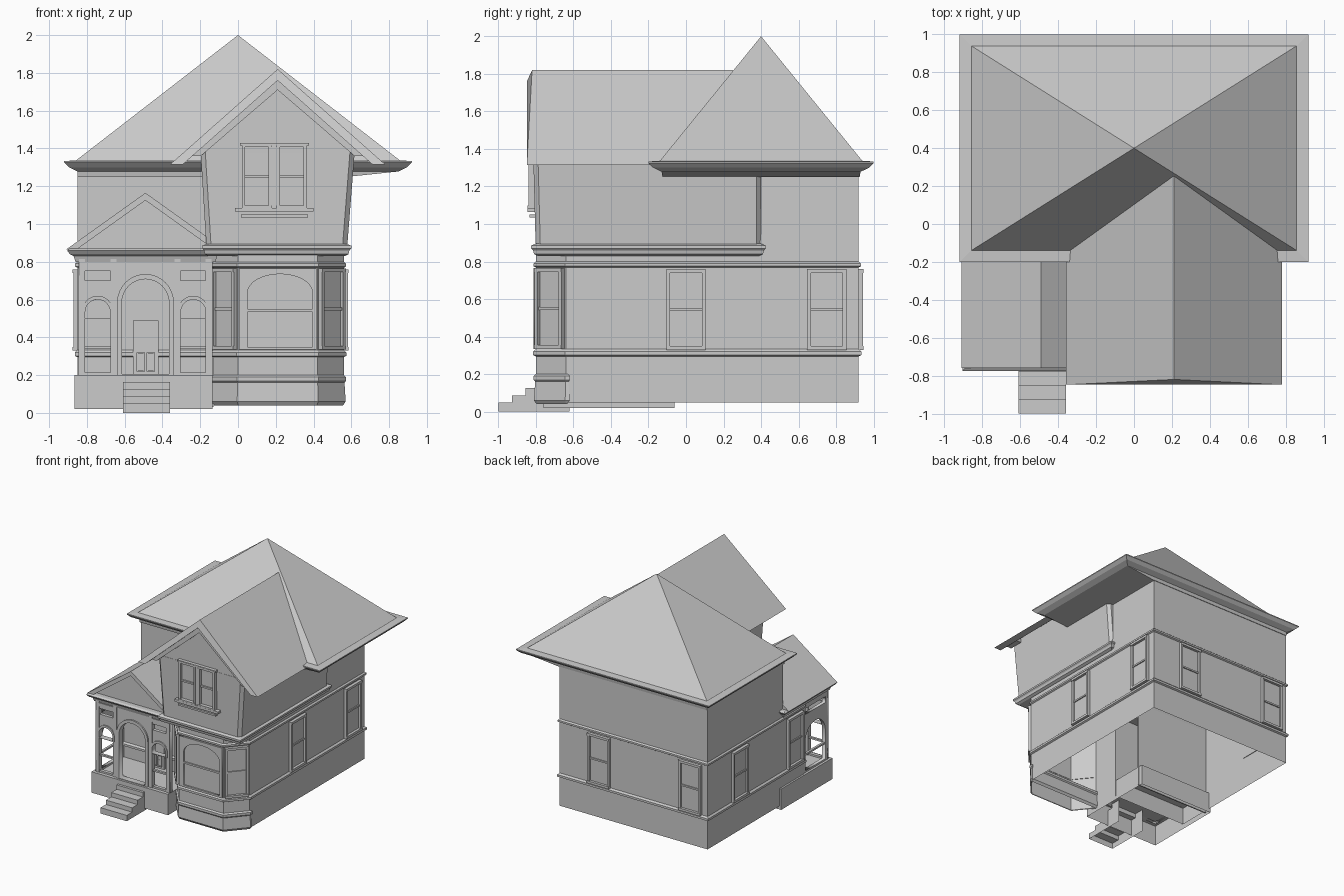
import bpy, bmesh
from math import pi, sin, cos, atan2
from mathutils import Matrix, Vector

cube = bpy.data.objects.get("Cube")
if cube:
    bpy.data.objects.remove(cube, do_unlink=True)


def finish(name, bm, matrix=None):
    bmesh.ops.recalc_face_normals(bm, faces=bm.faces)
    mesh = bpy.data.meshes.new(name)
    bm.to_mesh(mesh)
    bm.free()
    obj = bpy.data.objects.new(name, mesh)
    bpy.context.collection.objects.link(obj)
    if matrix:
        obj.matrix_world = matrix
    return obj


def loft(name, rings, start=True, end=True):
    """Skin a stack of closed rings, with optional end caps."""
    bm = bmesh.new()
    loops = [[bm.verts.new(p) for p in ring] for ring in rings]
    n = len(loops[0])
    for a, b in zip(loops, loops[1:]):
        for i in range(n):
            j = (i + 1) % n
            bm.faces.new((a[i], a[j], b[j], b[i]))
    if start:
        bm.faces.new(loops[0][::-1])
    if end:
        bm.faces.new(loops[-1])
    return finish(name, bm)


def grow(points, d):
    """Offset a counter-clockwise footprint outward with mitred corners."""
    out = []
    for i, p in enumerate(points):
        p = Vector(p)
        a = (p - Vector(points[i - 1])).normalized()
        b = (Vector(points[(i + 1) % len(points)]) - p).normalized()
        na, nb = Vector((a.y, -a.x)), Vector((b.y, -b.x))
        out.append(p + (na + nb) * d / (1 + na.dot(nb)))
    return out


def band(name, footprint, profile, start=True, end=True):
    rings = [[(p.x, p.y, z) for p in grow(footprint, d)] for d, z in profile]
    return loft(name, rings, start, end)


def rect(x0, x1, y0, y1):
    return [(x0, y0), (x1, y0), (x1, y1), (x0, y1)]


def add_box(bm, x0, x1, y0, y1, z0, z1):
    m = Matrix.Translation(((x0 + x1) / 2, (y0 + y1) / 2, (z0 + z1) / 2))
    bmesh.ops.create_cube(bm, size=1, matrix=m @ Matrix.Diagonal((x1 - x0, y1 - y0, z1 - z0, 1)))


def box(name, *bounds):
    bm = bmesh.new()
    add_box(bm, *bounds)
    return finish(name, bm)


def prism_y(name, profile, y0, y1):
    return loft(name, [[(x, y, z) for x, z in profile] for y in (y0, y1)])


def gable_shell(name, cx, half, z_eave, z_top, thick, y0, y1, setback=0):
    """Pitched roof shell; the ridge end sits back from the eave ends."""
    k = half * (1 - thick / (z_top - z_eave))
    profile = [(cx - half, z_eave), (cx, z_top), (cx + half, z_eave),
               (cx + k, z_eave), (cx, z_top - thick), (cx - k, z_eave)]
    front = [(x, y0 + (setback if z == z_top else 0), z) for x, z in profile]
    return loft(name, [front, [(x, y1, z) for x, z in profile]])


def facing(x, y, z, angle=0):
    return Matrix.Translation((x, y, z)) @ Matrix.Rotation(angle, 4, 'Z')


def window(name, x, y, z, angle, w, h, depth=0.022, bar=0.02):
    """Sash window; local -y points out of the wall, z is its foot."""
    bm = bmesh.new()
    for s in (-1, 1):
        c = s * (w - bar) / 2
        add_box(bm, c - bar / 2, c + bar / 2, -depth, 0.005, 0, h)
    for foot in (0, h - bar):
        add_box(bm, -w / 2, w / 2, -depth - 0.004, 0.005, foot, foot + bar)
    add_box(bm, -w / 2, w / 2, -depth * 0.6, 0.005, h / 2 - 0.007, h / 2 + 0.007)
    add_box(bm, -w / 2, w / 2, -0.004, 0.005, 0, h)
    return finish(name, bm, facing(x, y, z, angle))


def arch(x0, x1, z0, top, rise=None, segments=16):
    r = (x1 - x0) / 2
    rise = rise or r
    curve = [((x0 + x1) / 2 + r * cos(pi * i / segments), top - rise + rise * sin(pi * i / segments))
             for i in range(segments + 1)]
    return [(x0, z0), (x1, z0)] + curve


def pierced(name, outlines, thick, matrix):
    """Flat panel: first outline is the edge, the others are openings."""
    cu = bpy.data.curves.new(name, 'CURVE')
    cu.dimensions, cu.fill_mode, cu.extrude = '2D', 'BOTH', thick / 2
    for pts in outlines:
        sp = cu.splines.new('POLY')
        sp.points.add(len(pts) - 1)
        for p, (x, z) in zip(sp.points, pts):
            p.co = (x, z, 0, 1)
        sp.use_cyclic_u = True
    tmp = bpy.data.objects.new(name + "_outline", cu)
    bpy.context.collection.objects.link(tmp)
    dg = bpy.context.evaluated_depsgraph_get()
    mesh = bpy.data.meshes.new_from_object(tmp.evaluated_get(dg))
    bpy.data.objects.remove(tmp, do_unlink=True)
    obj = bpy.data.objects.new(name, mesh)
    bpy.context.collection.objects.link(obj)
    obj.matrix_world = matrix @ Matrix.Rotation(pi / 2, 4, 'X')


# Hollow lower storey with canted bay, and its bands
bay = [(-0.13, -0.64), (0, -0.8), (0.42, -0.8), (0.56, -0.64)]
house = [(-0.85, 0.92), (-0.85, -0.39), (-0.13, -0.39)] + bay + [(0.56, 0.92)]
band("lower_walls", house, [(0, 0.05), (0, 0.84)], False, False)
band("water_table", house, [(0, 0.295), (0.014, 0.302), (0.014, 0.32), (0, 0.333)], False, False)
band("storey_band", house, [(0, 0.768), (0.012, 0.775), (0.012, 0.79), (0, 0.8)], False, False)
box("inner_front_wall", -0.85, -0.13, -0.11, -0.1, 0.03, 0.84)
band("bay_plinth", bay + [(0.56, -0.63), (-0.13, -0.63)],
     [(-0.004, 0.04), (0.01, 0.06), (0.004, 0.16), (0.012, 0.17), (0.012, 0.19), (0, 0.2)], False, False)

# Upper storey shell
band("upper_walls", rect(-0.85, 0.56, -0.11, 0.92), [(0, 0.8), (0, 1.3)], False, False)

# Flared front wing above the bay
def wing_ring(x0, x1, y0, z, c=0.025, y1=0.4):
    return [(x0 + c, y0, z), (x1 - c, y0, z), (x1, y0 + c, z), (x1, y1 - c, z),
            (x1 - c, y1, z), (x0 + c, y1, z), (x0, y1 - c, z), (x0, y0 + c, z)]

loft("wing_walls", [wing_ring(-0.165, 0.575, -0.8, 0.84), wing_ring(-0.2, 0.62, -0.815, 1.41)])
prism_y("wing_gable_wall", [(-0.2, 1.4), (0.62, 1.4), (0.21, 1.77)], -0.813, 0.2)
band("wing_band", rect(-0.165, 0.575, -0.8, 0.4),
     [(-0.01, 0.83), (0.01, 0.84), (0.015, 0.86), (0.025, 0.87), (0.025, 0.885), (0, 0.895)])
gable_shell("wing_roof", 0.21, 0.57, 1.315, 1.82, 0.06, -0.848, 0.25, 0.028)
gable_shell("wing_barge_trim", 0.21, 0.5, 1.36, 1.79, 0.08, -0.828, -0.7)

# Main hipped roof with a soffit falling to the wall
eave = rect(-0.85, 0.85, -0.13, 0.93)
rings = [[(x, y, 1.25) for x, y in rect(-0.85, 0.58, -0.125, 0.925)]]
for d, z in ((0, 1.278), (0.045, 1.3), (0.07, 1.325), (0.07, 1.333), (0.01, 1.337)):
    rings.append([(p.x, p.y, z) for p in grow(eave, d)])
loft("main_eave", rings)
bm = bmesh.new()
base = [bm.verts.new((p.x, p.y, 1.333)) for p in grow(eave, 0.012)]
peak = bm.verts.new((0, 0.4, 2))
for i in range(4):
    bm.faces.new((base[i], base[(i + 1) % 4], peak))
finish("main_roof", bm)

# Side and back windows
for side, x, angle, spots in (("left", 0.56, pi / 2, (0, 0.75)), ("right", -0.85, -pi / 2, (0.49, -0.26))):
    for i, y in enumerate(spots):
        window(f"{side}_window_{i + 1}", x, y, 0.33, angle, 0.21, 0.43)
for i, x in enumerate((0.18, -0.69)):
    window(f"back_window_{i + 1}", x, 0.92, 0.33, pi, 0.21, 0.43)

# Bay windows and arched bay panel
window("bay_window_left", 0.49, -0.72, 0.335, atan2(0.16, 0.14), 0.19, 0.43)
window("bay_window_right", -0.065, -0.72, 0.335, -atan2(0.16, 0.13), 0.19, 0.43)
frame = [(0.005, 0.335), (0.415, 0.335), (0.415, 0.765), (0.005, 0.765)]
pierced("bay_arch_panel", [frame, arch(0.05, 0.395, 0.35, 0.735, 0.1)], 0.016, facing(0, -0.805, 0))
box("bay_panel_rail", 0.045, 0.4, -0.811, -0.79, 0.535, 0.55)

# Gable window pair with sill
for name, x in (("gable_window_right", 0.1), ("gable_window_left", 0.285)):
    window(name, x, -0.81, 1.08, 0, 0.16, 0.345, 0.03, 0.018)
box("gable_window_mullion", 0.175, 0.21, -0.835, -0.79, 1.08, 1.42)
box("gable_window_head", 0.01, 0.375, -0.842, -0.79, 1.415, 1.43)
box("gable_window_sill", -0.015, 0.4, -0.845, -0.79, 1.065, 1.085)
box("gable_window_apron", 0.015, 0.37, -0.835, -0.79, 1.035, 1.05)

# Hollow porch base and stair
band("porch_base", rect(-0.865, -0.135, -0.76, -0.06), [(0, 0.02), (0, 0.2)], start=False)
stair = [(-0.62, 0), (-1, 0)]
for i in range(5):
    top = 0.05 + 0.0375 * i
    stair += [(-1 + 0.073 * i, top), (-0.927 + 0.073 * i, top)]
stair[-1] = (-0.62, top)
bm = bmesh.new()
sides = [[bm.verts.new((x, y, z)) for y, z in stair] for x in (-0.61, -0.36)]
for side in sides:
    bm.faces.new(side)
for i in range(1, len(stair) - 1):
    bm.faces.new((sides[0][i], sides[0][i + 1], sides[1][i + 1], sides[1][i]))
finish("porch_stair", bm)

# Porch arcade
def side_bay(x0, x1):
    return [arch(x0, x1, 0.215, 0.6), [(x0, 0.7), (x1, 0.7), (x1, 0.75), (x0, 0.75)]]

cx = -0.49
wall = [(-0.845, 0.2), (-0.135, 0.2), (-0.135, 0.82), (-0.845, 0.82)]
front_face = facing(0, -0.715, 0)
holes = [arch(-0.62, -0.36, 0.202, 0.71)] + side_bay(-0.81, -0.675) + side_bay(-0.305, -0.17)
pierced("porch_arcade_front", [wall] + holes, 0.03, front_face)
pierced("porch_center_arch_trim", [arch(-0.64, -0.34, 0.2, 0.735), arch(-0.615, -0.365, 0.205, 0.708)],
        0.055, front_face)
for s in (-1, 1):
    x = cx + s * 0.253
    pierced("porch_side_arch_trim", [arch(x - 0.08, x + 0.08, 0.5, 0.62), arch(x - 0.066, x + 0.066, 0.502, 0.6)],
            0.05, front_face)
    box("porch_rail", x - 0.075, x + 0.075, -0.725, -0.705, 0.34, 0.355)
    box("porch_frieze_panel", x - 0.067, x + 0.067, -0.737, -0.7, 0.77, 0.8)
    for e in (0.17, 0.335):
        x = cx + s * e
        box("porch_post", x - 0.016, x + 0.016, -0.735, -0.695, 0.2, 0.82)
side_wall = [(-0.73, 0.2), (-0.38, 0.2), (-0.38, 0.82), (-0.73, 0.82)]
pierced("porch_arcade_side", [side_wall] + side_bay(-0.69, -0.42), 0.03, facing(-0.83, 0, 0, pi / 2))
box("porch_side_rail", -0.84, -0.82, -0.7, -0.4, 0.34, 0.355)

# Porch door
box("porch_door", -0.555, -0.42, -0.405, -0.38, 0.2, 0.49)
for x in (-0.515, -0.462):
    window("porch_door_panel", x, -0.405, 0.22, 0, 0.044, 0.1, 0.01, 0.008)

# Porch entablature and pediment roof
band("porch_cornice", rect(-0.86, -0.12, -0.73, -0.1),
     [(0, 0.8), (0.01, 0.83), (0.03, 0.84), (0.045, 0.86), (0.03, 0.87)])
prism_y("porch_tympanum", [(-0.87, 0.865), (-0.11, 0.865), (cx, 1.14)], -0.72, -0.1)
gable_shell("porch_roof", cx, 0.42, 0.865, 1.165, 0.04, -0.76, -0.1)
